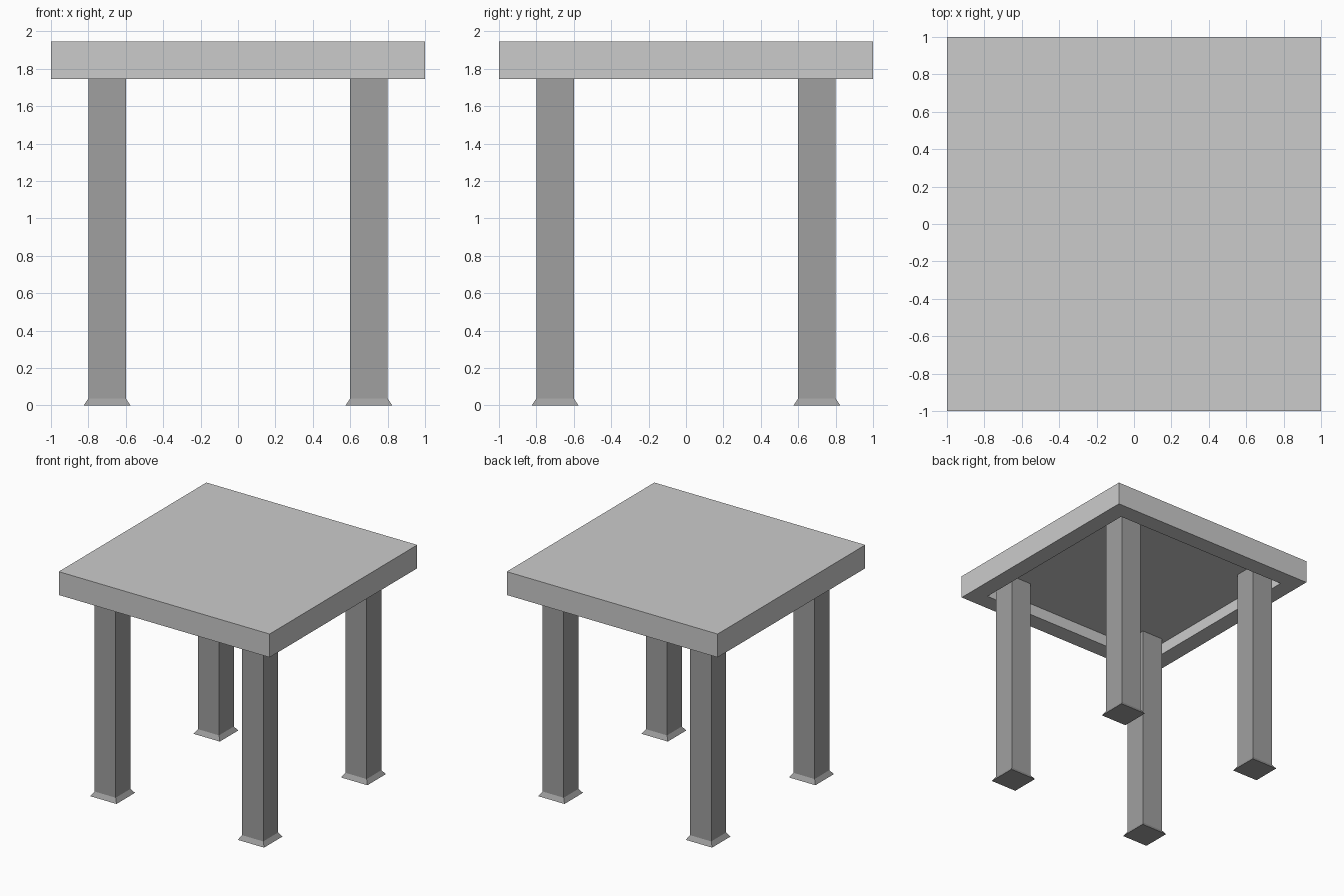
import bpy, bmesh

if "Cube" in bpy.data.objects:
    bpy.data.objects.remove(bpy.data.objects["Cube"])

LEG_C = 0.7                    # leg centre distance from both axes
RIM_Z, TOP_Z, RECESS_Z = 1.745, 1.945, 1.845


def material(name, v):
    m = bpy.data.materials.new(name)
    m.diffuse_color = (v, v, v, 1)
    m.use_nodes = True
    m.node_tree.nodes["Principled BSDF"].inputs["Base Color"].default_value = m.diffuse_color
    return m


def add_object(name, bm, mat):
    bmesh.ops.recalc_face_normals(bm, faces=bm.faces)
    me = bpy.data.meshes.new(name)
    bm.to_mesh(me)
    bm.free()
    me.materials.append(mat)
    ob = bpy.data.objects.new(name, me)
    bpy.context.collection.objects.link(ob)
    return ob


def square_column(bm, cx, cy, sections):
    """Closed square column through (half width, z) sections."""
    rings = [[bm.verts.new((cx + sx * h, cy + sy * h, z))
              for sx, sy in ((-1, -1), (1, -1), (1, 1), (-1, 1))]
             for h, z in sections]
    for a, b in zip(rings, rings[1:]):
        for i in range(4):
            j = (i + 1) % 4
            bm.faces.new((a[i], a[j], b[j], b[i]))
    bm.faces.new(rings[0][::-1])
    bm.faces.new(rings[-1])


light = material("light_grey", 0.62)
dark = material("dark_grey", 0.35)

# table top with a recess in its underside
bm = bmesh.new()
square_column(bm, 0, 0, [(0.85, RECESS_Z), (0.85, RIM_Z), (1, RIM_Z), (1, TOP_Z)])
add_object("table_top", bm, light)

# four legs with flared feet, rising into the recess
for side_y, sy in (("front", -1), ("back", 1)):
    for side_x, sx in (("left", -1), ("right", 1)):
        bm = bmesh.new()
        square_column(bm, sx * LEG_C, sy * LEG_C,
                      [(0.125, 0), (0.1, 0.037), (0.1, RECESS_Z)])
        add_object(f"{side_y}_{side_x}_leg", bm, dark)
